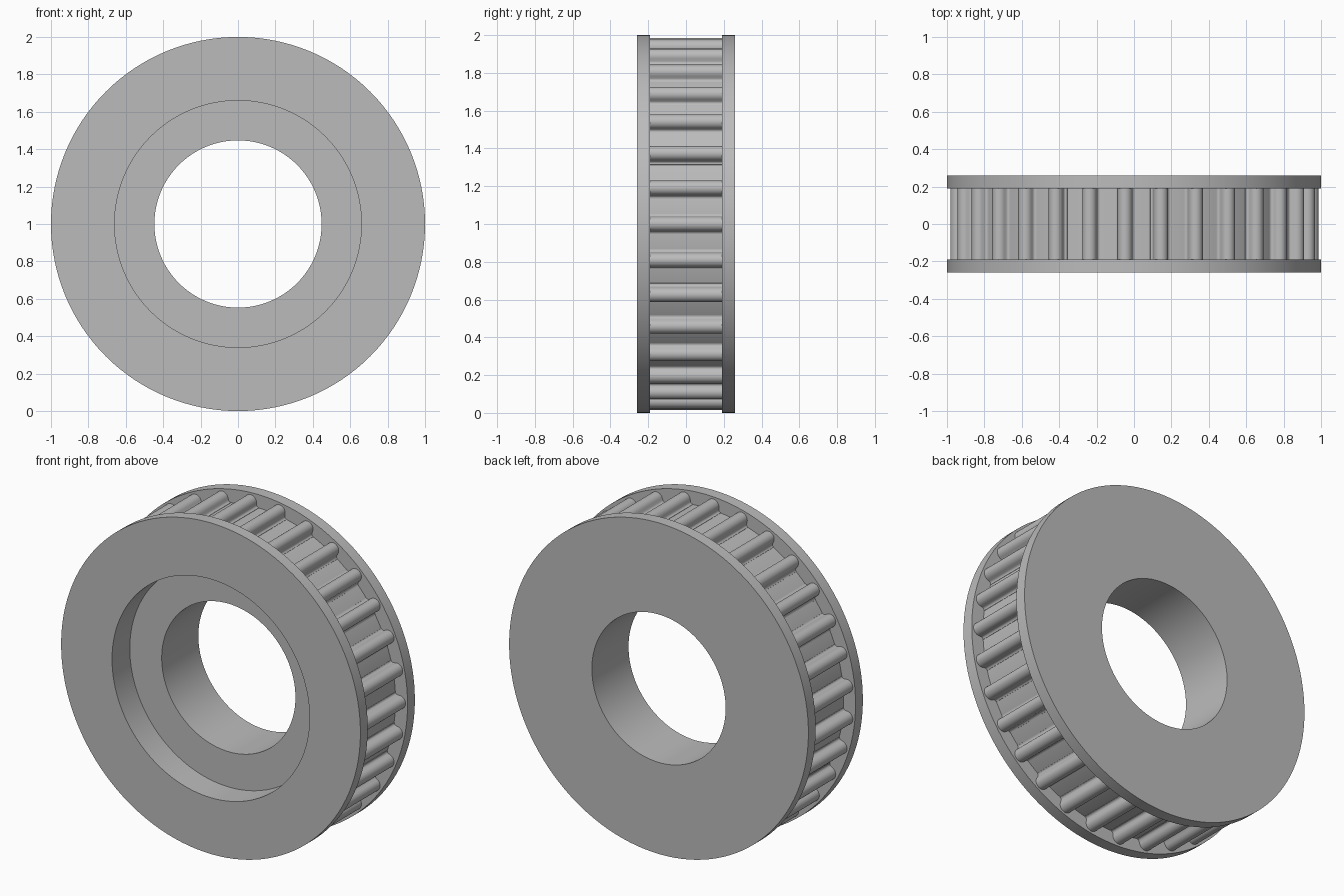
import bpy, bmesh, math
from mathutils import Matrix, Vector

if "Cube" in bpy.data.objects:
    bpy.data.objects.remove(bpy.data.objects["Cube"], do_unlink=True)

metal = bpy.data.materials.new("plain_grey")
metal.use_nodes = True
GREY = (0.5, 0.5, 0.5, 1)
metal.diffuse_color = GREY
metal.node_tree.nodes["Principled BSDF"].inputs["Base Color"].default_value = GREY

OUTER, ROOT, BORE, RECESS = 1.0, 0.92, 0.447, 0.66
HALF, INNER, DEPTH = 0.26, 0.19, 0.17
TEETH, STEPS = 31, 128
CENTRE = Vector((0, 0, 1))


def finish(bm, name):
    bmesh.ops.recalc_face_normals(bm, faces=bm.faces)
    mesh = bpy.data.meshes.new(name)
    bm.to_mesh(mesh)
    bm.free()
    obj = bpy.data.objects.new(name, mesh)
    bpy.context.collection.objects.link(obj)
    obj.location = CENTRE
    mesh.materials.append(metal)
    bpy.ops.object.select_all(action="DESELECT")
    obj.select_set(True)
    bpy.context.view_layer.objects.active = obj
    bpy.ops.object.shade_smooth_by_angle(angle=math.radians(35))
    return obj


# Wheel body: flanges, belt channel, bore and front recess turned about y
profile = [(BORE, HALF), (OUTER, HALF), (OUTER, INNER), (ROOT, INNER),
           (ROOT, -INNER), (OUTER, -INNER), (OUTER, -HALF), (RECESS, -HALF),
           (RECESS, DEPTH - HALF), (BORE, DEPTH - HALF)]
bm = bmesh.new()
verts = [bm.verts.new((r, y, 0)) for r, y in profile]
edges = [bm.edges.new((verts[i - 1], verts[i])) for i in range(len(verts))]
bmesh.ops.spin(bm, geom=verts + edges, cent=(0, 0, 0), axis=(0, 1, 0),
               angle=math.tau, steps=STEPS, use_merge=True)
bmesh.ops.remove_doubles(bm, verts=bm.verts, dist=1e-5)
finish(bm, "wheel_body")


# Belt teeth: round tipped bars with a small fillet at the foot
def arc(r, z, radius, start, end, count):
    for i in range(count + 1):
        a = math.radians(start + (end - start) * i / count)
        yield r + radius * math.sin(a), z + radius * math.cos(a)


TIP, FILLET = 0.039, 0.014
tip_centre = 0.987 - TIP
foot = TIP + FILLET
section = [(ROOT - 0.02, foot)]
section += arc(ROOT + FILLET, foot, FILLET, -90, -180, 4)
section += arc(tip_centre, 0, TIP, 0, 180, 14)
section += arc(ROOT + FILLET, -foot, FILLET, 0, -90, 4)
section += [(ROOT - 0.02, -foot)]

bm = bmesh.new()
for k in range(TEETH):
    turn = Matrix.Rotation(-math.tau * k / TEETH, 3, "Y")
    ends = [[bm.verts.new(turn @ Vector((r, y, z))) for r, z in section]
            for y in (-INNER, INNER)]
    for i in range(len(section)):
        bm.faces.new((ends[0][i - 1], ends[0][i], ends[1][i], ends[1][i - 1]))
    for ring in ends:
        bm.faces.new(ring)
finish(bm, "belt_teeth")
